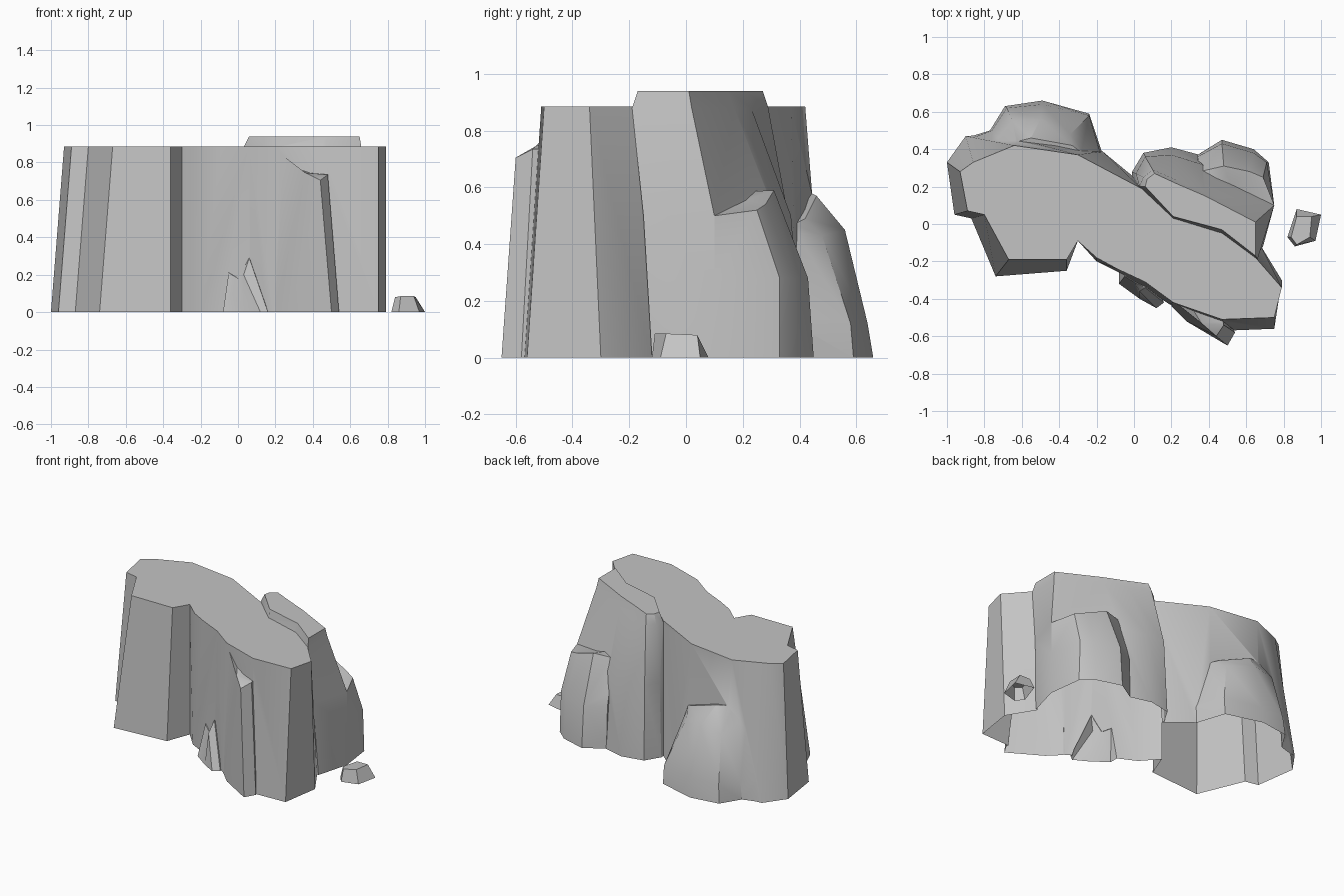
import bpy
import bmesh
import math

cube = bpy.data.objects.get("Cube")
if cube:
    bpy.data.objects.remove(cube, do_unlink=True)

stone = bpy.data.materials.new("grey stone")
stone.use_nodes = True
stone.diffuse_color = (0.55, 0.55, 0.55, 1)
stone.node_tree.nodes["Principled BSDF"].inputs["Base Color"].default_value = stone.diffuse_color


def level(points, height):
    """Turn a flat outline into a ring at one height."""
    return [(x, y, height) for x, y in points]


def loft(name, *rings):
    """Join rings of equal length (in hundredths of a unit) into a capped solid."""
    bm = bmesh.new()
    loops = [[bm.verts.new([c / 100 for c in p]) for p in ring] for ring in rings]
    for low, high in zip(loops, loops[1:]):
        for i in range(len(low)):
            j = (i + 1) % len(low)
            bm.faces.new((low[i], low[j], high[j], high[i]))
    caps = [bm.faces.new(loops[0]), bm.faces.new(loops[-1])]
    bmesh.ops.triangulate(bm, faces=caps)
    bmesh.ops.recalc_face_normals(bm, faces=bm.faces)
    mesh = bpy.data.meshes.new(name)
    bm.to_mesh(mesh)
    bm.free()
    mesh.materials.append(stone)
    obj = bpy.data.objects.new(name, mesh)
    bpy.context.collection.objects.link(obj)
    return obj


def open_and_shade(obj):
    """Remove the underside, merge flat areas and keep the creases sharp."""
    bm = bmesh.new()
    bm.from_mesh(obj.data)
    under = [f for f in bm.faces if all(v.co.z < 0.001 for v in f.verts)]
    bmesh.ops.delete(bm, geom=under, context='FACES')
    bmesh.ops.dissolve_limit(bm, angle_limit=math.radians(1),
                             verts=bm.verts, edges=bm.edges)
    bm.to_mesh(obj.data)
    bm.free()
    bpy.ops.object.select_all(action='DESELECT')
    obj.select_set(True)
    bpy.context.view_layer.objects.active = obj
    bpy.ops.object.shade_smooth_by_angle(angle=math.radians(30))


# Main cliff with a flat plateau
cliff_foot = [(-100, 33), (-90, 47), (-60, 49), (-17, 39), (0, 25), (21, 10), (47, 0),
              (68, -12), (79, -30), (75, -56), (50, -57), (19, -43), (7, -35), (-8, -26),
              (-20, -20), (-30, -9), (-36, -25), (-74, -28), (-87, 3), (-96, 5)]
cliff_rim = [(-93, 28), (-86, 33), (-64, 42), (-30, 37), (4, 19), (21, 3), (47, -4),
             (65, -18), (79, -34), (75, -50), (47, -51), (21, -42), (6, -31), (-9, -24),
             (-20, -18), (-30, -9), (-36, -19), (-67, -19), (-80, 5), (-89, 7)]
cliff = loft("cliff", level(cliff_foot, 0), level(cliff_rim, 88.5))

# Higher ledge along the back, flaring out below and bevelled at its rim
ledge = loft(
    "back_ledge",
    level([(-1, 18), (-1, 28), (5, 38), (20, 41), (35, 37), (75, 10), (69, -12),
           (47, -10), (20, 0)], 0),
    level([(1, 19), (1, 27), (6, 36), (20, 37), (36, 32), (75, 10), (67, -15),
           (47, -8), (20, 1)], 50),
    level([(3, 20), (5, 25), (10, 29), (24, 23), (38, 17), (66, 2), (66, -19),
           (47, -5), (21, 3)], 88),
    level([(6, 20), (7, 24), (11, 27), (24, 21), (38, 15), (65, 1), (65, -17),
           (47, -3), (21, 4)], 94))

# Two boulders leaning on the back
left_boulder = loft(
    "left_boulder",
    level([(-90, 46), (-77, 50), (-69, 63), (-49, 66), (-24, 59), (-17, 38),
           (-45, 30), (-80, 32)], 0),
    level([(-89, 45), (-76, 50), (-68, 62), (-49, 64), (-24, 58), (-18, 38),
           (-45, 30), (-80, 32)], 12),
    [(-85, 40, 45), (-73, 46, 45), (-65, 55, 43), (-50, 56, 45), (-34, 48, 43),
     (-28, 39, 44), (-45, 30, 45), (-80, 32, 45)],
    [(-80, 38, 58), (-70, 42, 58), (-63, 44, 58), (-55, 46, 57), (-33, 42, 49),
     (-28, 38, 47), (-45, 30, 52), (-78, 32, 58)])

right_boulder = loft(
    "right_boulder",
    level([(75, 10), (72, 33), (64, 40), (47, 45), (34, 37), (35, 10), (57, 5), (69, -8)], 0),
    level([(75, 10), (71, 33), (64, 38), (47, 43), (34, 36), (35, 10), (57, 5), (68, -8)], 28),
    [(75, 10, 50), (69, 25, 52), (62, 28, 54), (48, 31, 59), (35, 28, 58),
     (35, 10, 58), (57, 17, 58), (66, -8, 49)])

# Buttress and small spur on the front
buttress = loft(
    "front_buttress",
    level([(20, -44), (28, -52), (50, -65), (54, -58), (45, -40), (25, -35)], 0),
    [(21, -41, 86), (36, -53, 74.5), (44, -60, 70.5), (48, -54, 73.5), (45, -40, 74),
     (25, -35, 80)])

spur = loft(
    "front_spur",
    level([(-8, -24), (-8, -32), (3, -40), (12, -45), (16, -42), (12, -30)], 0),
    [(-5, -24, 22), (-5, -28, 21), (0, -31, 18), (3, -36, 20), (6, -34, 29), (7, -28, 29)])

# Fuse the parts into one hollow shell
parts = [ledge, left_boulder, right_boulder, buttress, spur]
for part in parts:
    fuse = cliff.modifiers.new(part.name, 'BOOLEAN')
    fuse.operation = 'UNION'
    fuse.solver = 'EXACT'
    fuse.object = part
fused = cliff.evaluated_get(bpy.context.evaluated_depsgraph_get())
cliff.data = bpy.data.meshes.new_from_object(fused)
cliff.modifiers.clear()
for part in parts:
    bpy.data.objects.remove(part, do_unlink=True)
open_and_shade(cliff)

# Loose stone beside the cliff
loose_stone = loft(
    "loose_stone",
    level([(87, 8), (100, 5), (97, -9), (86, -12), (82, -7)], 0),
    [(87, 4, 8), (95, 4, 8), (94, -7, 8.5), (87, -11, 8.5), (84, -7, 8)])
open_and_shade(loose_stone)
